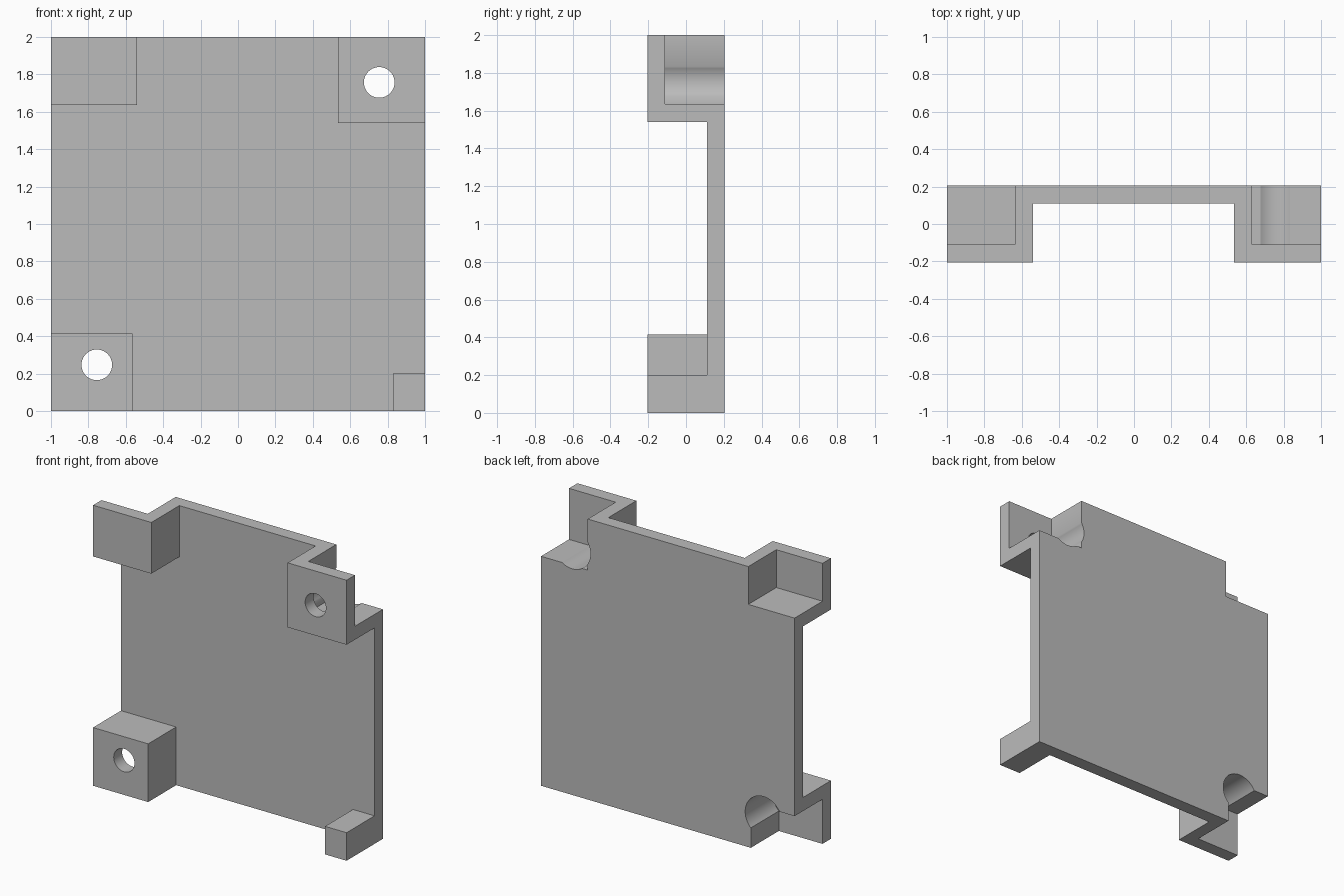
import bpy
import bmesh
from math import acos, cos, sin, pi

cube = bpy.data.objects.get("Cube")
if cube:
    bpy.data.objects.remove(cube, do_unlink=True)

HALF = 0.205      # half the depth
WALL = 0.11       # inner faces of plate and pockets
FAR = 1.5         # cutters reach past the body
BOLT, HEAD = 0.082, 0.145

grey = bpy.data.materials.new("plain grey")
grey.use_nodes = True
grey.diffuse_color = (0.5, 0.5, 0.5, 1)
grey.node_tree.nodes["Principled BSDF"].inputs["Base Color"].default_value = (0.5, 0.5, 0.5, 1)


def prism(name, outline, y0, y1):
    """Extrude an (x, z) outline along y."""
    bm = bmesh.new()
    face = bm.faces.new([bm.verts.new((x, y0, z)) for x, z in outline])
    grown = bmesh.ops.extrude_face_region(bm, geom=[face])["geom"]
    moved = [v for v in grown if isinstance(v, bmesh.types.BMVert)]
    bmesh.ops.translate(bm, verts=moved, vec=(0, y1 - y0, 0))
    bmesh.ops.recalc_face_normals(bm, faces=bm.faces[:])
    mesh = bpy.data.meshes.new(name)
    bm.to_mesh(mesh)
    bm.free()
    mesh.materials.append(grey)
    obj = bpy.data.objects.new(name, mesh)
    bpy.context.collection.objects.link(obj)
    return obj


def rect(x0, x1, z0, z1):
    return [(x0, z0), (x1, z0), (x1, z1), (x0, z1)]


def arc(radius, start, end, steps):
    angles = [start + (end - start) * i / steps for i in range(steps + 1)]
    return [(radius * cos(t), radius * sin(t)) for t in angles]


def bolt_pocket(cx, cz, side, a, b):
    """Corner pocket with walls a and b from the bolt, widened by a round bore."""
    ta, tb = acos(a / HEAD), acos(b / HEAD)
    if a * a + b * b > HEAD * HEAD:
        edge = arc(HEAD, pi - ta, pi + ta, 14) + [(-a, -b)]
        edge += arc(HEAD, 1.5 * pi - tb, 1.5 * pi + tb, 14)
    else:
        edge = arc(HEAD, pi - ta, 1.5 * pi + tb, 32)
    edge = [(-a, FAR)] + edge + [(FAR, -b), (FAR, FAR)]
    return [(cx + side * u, cz + side * w) for u, w in edge]


body = prism("bracket_plate", rect(-1, 1, 0, 2), -HALF, HALF)

# Front recess leaves a raised block of its own size in each corner
recess = [(-0.565, -1), (0.83, -1), (0.83, 0.2), (3, 0.2), (3, 1.54), (0.535, 1.54),
          (0.535, 3), (-0.54, 3), (-0.54, 1.635), (-3, 1.635), (-3, 0.415), (-0.565, 0.415)]
cutters = [prism("front_recess", recess, -1, WALL)]

# Square pocket behind the upper right block
cutters.append(prism("square_pocket", rect(-3, -0.635, 1.73, 3), -WALL, 1))

# Bolt pockets and through holes on the opposite diagonal
for cx, cz, side, a, b in ((0.755, 1.757, 1, 0.123, 0.121), (-0.755, 0.247, -1, 0.1, 0.071)):
    cutters.append(prism("bolt_pocket", bolt_pocket(cx, cz, side, a, b), -WALL, 1))
    ring = [(cx + u, cz + w) for u, w in arc(BOLT, 0, 2 * pi, 40)[:-1]]
    cutters.append(prism("bolt_hole", ring, -1, 0))

# Cut and discard the cutters
bpy.ops.object.select_all(action="DESELECT")
bpy.context.view_layer.objects.active = body
body.select_set(True)
for cutter in cutters:
    cutter.hide_render = True
    mod = body.modifiers.new("cut", "BOOLEAN")
    mod.operation = "DIFFERENCE"
    mod.solver = "EXACT"
    mod.object = cutter
    bpy.ops.object.modifier_apply(modifier=mod.name)
    bpy.data.objects.remove(cutter, do_unlink=True)

bpy.ops.object.shade_smooth_by_angle(angle=pi / 6)
